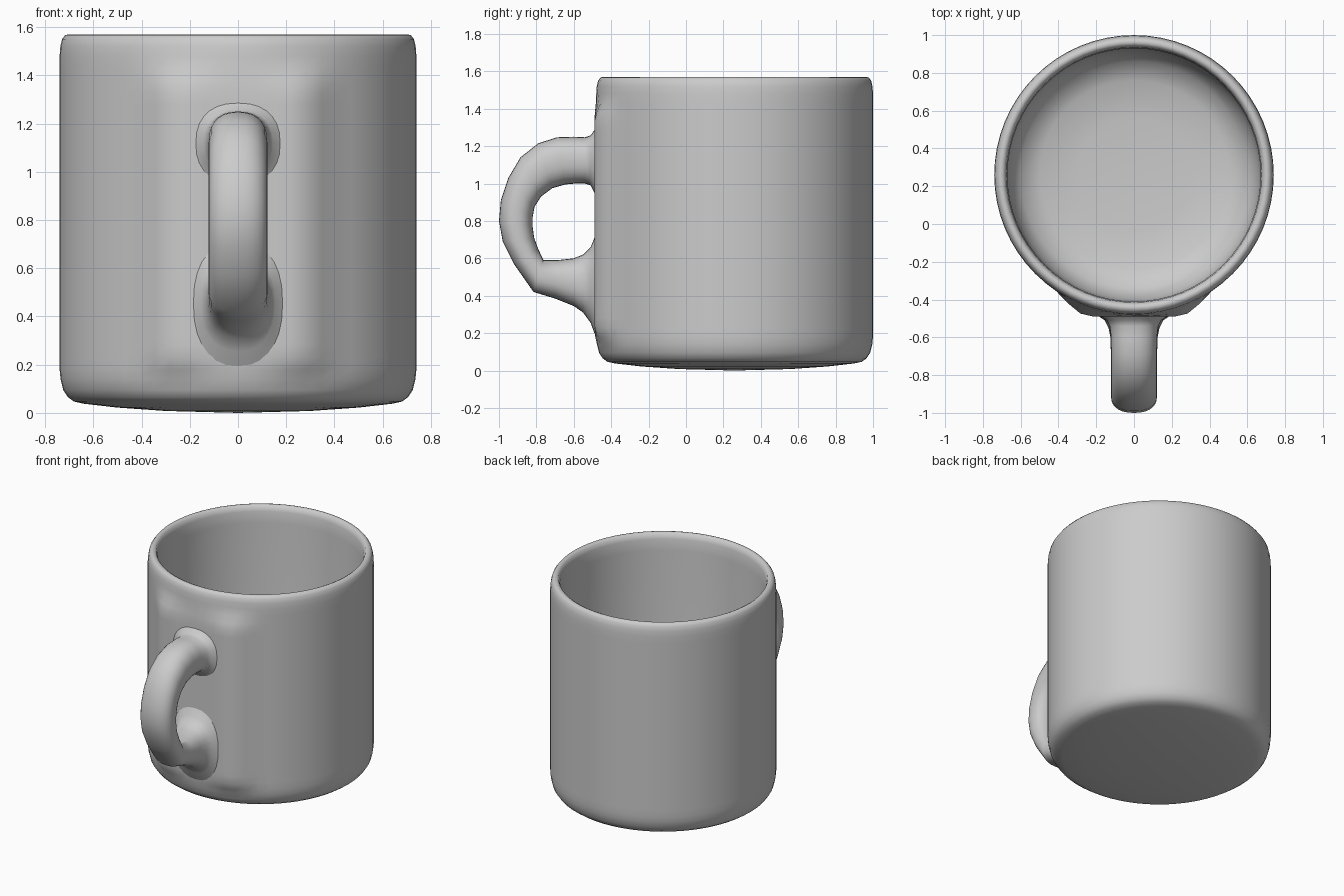
import bpy, bmesh, math

if "Cube" in bpy.data.objects:
    bpy.data.objects.remove(bpy.data.objects["Cube"])

CY = 0.26      # centre of the cup in y
SEG = 64


def make_object(name, bm, angle=50):
    bmesh.ops.recalc_face_normals(bm, faces=bm.faces)
    me = bpy.data.meshes.new(name)
    bm.to_mesh(me)
    bm.free()
    ob = bpy.data.objects.new(name, me)
    bpy.context.collection.objects.link(ob)
    bpy.ops.object.select_all(action='DESELECT')
    ob.select_set(True)
    bpy.context.view_layer.objects.active = ob
    bpy.ops.object.shade_smooth_by_angle(angle=math.radians(angle))
    return ob


def bridge(bm, a, b):
    n = len(a)
    for i in range(n):
        j = (i + 1) % n
        bm.faces.new((a[i], a[j], b[j], b[i]))


def smooth(t):
    t = max(0.0, min(1.0, t))
    return t * t * (3 - 2 * t)


def pad(x, y, z):
    # flattened mounting pad on the front of the outer wall
    if y > 0:
        return y
    fx = 1 - smooth((abs(x) - 0.22) / 0.2)
    fz = 1 - smooth((abs(z - 0.79) - 0.54) / 0.14)
    return y + (min(y, -0.49) - y) * fx * fz


# Cup: lathed outside, rim and hollow inside
outer = [(0.3, 0.008), (0.5, 0.022), (0.64, 0.038), (0.68, 0.047), (0.705, 0.065),
         (0.725, 0.095), (0.736, 0.14)]
outer += [(0.74, 0.18 + 1.3 * i / 26) for i in range(27)]
inner = [(0.737, 1.52), (0.73, 1.55), (0.717, 1.567), (0.70, 1.57), (0.685, 1.562),
         (0.675, 1.53), (0.67, 1.45), (0.67, 0.4), (0.655, 0.26), (0.60, 0.16),
         (0.5, 0.115), (0.3, 0.095)]
bm = bmesh.new()
rings = []
for k, (r, z) in enumerate(outer + inner):
    ring = []
    for i in range(SEG):
        a = 2 * math.pi * i / SEG
        x, y = r * math.cos(a), CY + r * math.sin(a)
        if 7 <= k < len(outer):
            y = pad(x, y, z)
        ring.append(bm.verts.new((x, y, z)))
    rings.append(ring)
for a, b in zip(rings, rings[1:]):
    bridge(bm, a, b)
for ring, z in ((rings[0], 0.0), (rings[-1], 0.09)):
    c = bm.verts.new((0, CY, z))
    for i in range(SEG):
        bm.faces.new((ring[i], ring[(i + 1) % SEG], c))
make_object("cup_body", bm)

# Handle: loft of oval sections (outer y, z, inner y, z, half width), flared at the wall
sections = [
    (-0.46, 1.31, -0.46, 0.91, 0.20),
    (-0.49, 1.285, -0.49, 0.95, 0.175),
    (-0.51, 1.257, -0.51, 0.99, 0.145),
    (-0.54, 1.247, -0.54, 1.0, 0.13),
    (-0.60, 1.25, -0.59, 1.0, 0.123),
    (-0.69, 1.247, -0.645, 0.995, 0.122),
    (-0.79, 1.215, -0.715, 0.975, 0.122),
    (-0.885, 1.14, -0.775, 0.93, 0.122),
    (-0.95, 1.03, -0.81, 0.875, 0.122),
    (-0.99, 0.91, -0.82, 0.82, 0.122),
    (-1.0, 0.80, -0.82, 0.77, 0.122),
    (-0.98, 0.69, -0.812, 0.71, 0.122),
    (-0.92, 0.57, -0.79, 0.65, 0.122),
    (-0.815, 0.42, -0.762, 0.59, 0.122),
    (-0.70, 0.385, -0.69, 0.59, 0.122),
    (-0.60, 0.345, -0.60, 0.60, 0.125),
    (-0.55, 0.31, -0.55, 0.62, 0.135),
    (-0.51, 0.255, -0.51, 0.66, 0.155),
    (-0.49, 0.20, -0.49, 0.71, 0.185),
    (-0.46, 0.16, -0.46, 0.75, 0.21),
]
bm = bmesh.new()
rings = []
N = 28
for oy, oz, iy, iz, w in sections:
    ring = []
    for i in range(N):
        a = 2 * math.pi * i / N
        c, s = math.cos(a), math.sin(a)
        u = math.copysign(abs(c) ** 0.85, c)
        v = math.copysign(abs(s) ** 0.85, s)
        ring.append(bm.verts.new((w * u, (oy + iy) / 2 + v * (oy - iy) / 2,
                                  (oz + iz) / 2 + v * (oz - iz) / 2)))
    rings.append(ring)
for a, b in zip(rings, rings[1:]):
    bridge(bm, a, b)
bm.faces.new(rings[0])
bm.faces.new(rings[-1])
make_object("handle", bm)
